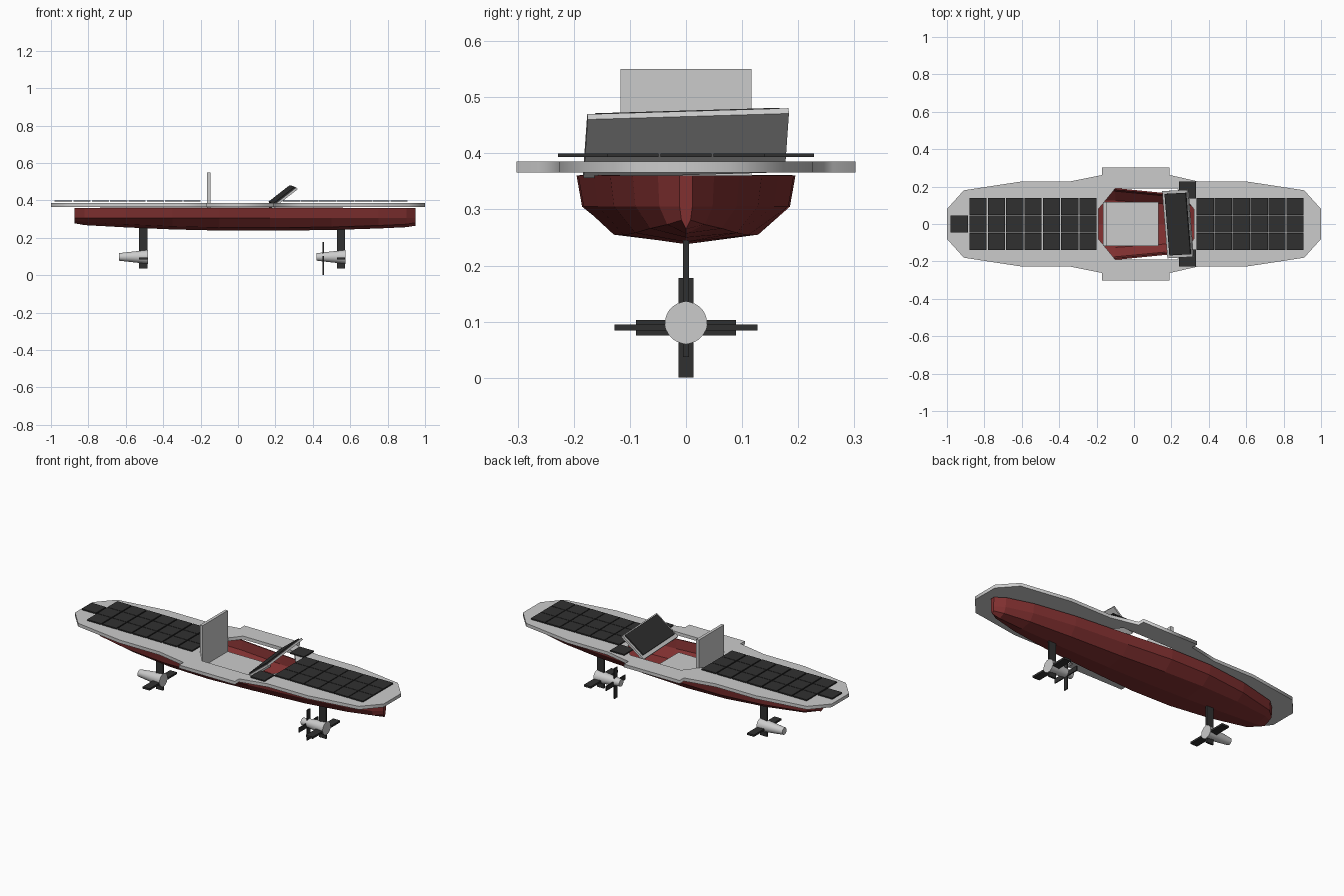
import bpy, bmesh, math
from mathutils import Matrix, Vector, Euler

if "Cube" in bpy.data.objects:
    bpy.data.objects.remove(bpy.data.objects["Cube"])


def material(name, rgb):
    m = bpy.data.materials.new(name)
    m.diffuse_color = (*rgb, 1)
    m.use_nodes = True
    m.node_tree.nodes["Principled BSDF"].inputs["Base Color"].default_value = m.diffuse_color
    return m


RED = material("red_paint", (0.22, 0.03, 0.03))
DARK = material("dark_composite", (0.03, 0.03, 0.03))


def from_bmesh(name, bm, mat=None):
    bmesh.ops.recalc_face_normals(bm, faces=bm.faces)
    me = bpy.data.meshes.new(name)
    bm.to_mesh(me)
    bm.free()
    ob = bpy.data.objects.new(name, me)
    bpy.context.collection.objects.link(ob)
    if mat:
        me.materials.append(mat)
    return ob


def add_box(bm, lo, hi):
    lo, hi = Vector(lo), Vector(hi)
    mx = Matrix.Translation((lo + hi) / 2) @ Matrix.Diagonal((*(hi - lo), 1))
    bmesh.ops.create_cube(bm, size=1, matrix=mx)


def box(name, lo, hi, mat=None):
    bm = bmesh.new()
    add_box(bm, lo, hi)
    return from_bmesh(name, bm, mat)


# Deck: faceted outline with a cockpit opening
def mirrored(half):
    return half + [(x, -y) for x, y in reversed(half)]


outer = mirrored([(-1, .08), (-.91, .18), (-.61, .226), (-.35, .226), (-.17, .262), (-.17, .302),
                  (.19, .302), (.19, .262), (.35, .226), (.61, .226), (.91, .18), (1, .08)])
opening = mirrored([(-.19, .08), (-.10, .19), (.23, .19), (.32, .08)])
cu = bpy.data.curves.new("deck", 'CURVE')
cu.dimensions = '2D'
cu.fill_mode = 'BOTH'
cu.extrude = .0095
for loop in (outer, opening):
    sp = cu.splines.new('POLY')
    sp.points.add(len(loop) - 1)
    for p, (x, y) in zip(sp.points, loop):
        p.co = (x, y, 0, 1)
    sp.use_cyclic_u = True
deck = bpy.data.objects.new("deck", cu)
deck.location.z = .3755
bpy.context.collection.objects.link(deck)
bpy.context.view_layer.objects.active = deck
deck.select_set(True)
bpy.ops.object.convert(target='MESH')

# Hull: open shell lofted through stations (x, half width, keel height)
stations = [(-.875, .06, .278), (-.82, .11, .268), (-.6, .165, .256), (-.35, .195, .245),
            (-.1, .192, .239), (.17, .165, .238), (.5, .135, .242), (.75, .095, .25),
            (.9, .05, .257), (.95, .012, .265)]
bm = bmesh.new()
rings = []
for x, w, zk in stations:
    half = [(w, .36), (w * .95, .305), (w * .67, zk + .016)]
    sec = half + [(0, zk)] + [(-y, z) for y, z in reversed(half)]
    rings.append([bm.verts.new((x, y, z)) for y, z in sec])
for a, b in zip(rings, rings[1:]):
    for i in range(6):
        bm.faces.new((a[i], a[i + 1], b[i + 1], b[i]))
bm.faces.new(rings[0])
bm.faces.new(rings[-1])
hull = from_bmesh("hull", bm, RED)
shell = hull.modifiers.new("shell", 'SOLIDIFY')
shell.thickness = .008
shell.offset = -1

# Seat
box("seat_base", (-.148, -.117, .295), (.13, .117, .31))
box("seat_back", (-.165, -.117, .295), (-.148, .117, .55))

# Solar cells fore and aft, plus single cells
CELL, GAP = .0915, .0055
P = CELL + GAP
corners = [(-.98, -CELL / 2)]
for start, cols, pitch in ((-.88, 7, .0982), (.335, 6, .0962)):
    corners += [(start + i * pitch, (j - 1) * P * .975 - CELL / 2) for i in range(cols) for j in range(3)]
corners += [(.24, .137), (.24, -.137 - CELL)]
bm = bmesh.new()
for x, y in corners:
    add_box(bm, (x, y, .393), (x + CELL, y + CELL, .4))
from_bmesh("solar_cells", bm, DARK)

# Tilted, slightly skewed dashboard with its screen
tilt = (Matrix.Translation((.235, 0, .418)) @ Matrix.Rotation(math.radians(4.5), 4, 'Z')
        @ Matrix.Rotation(math.radians(1.7), 4, 'X') @ Matrix.Rotation(math.radians(-38), 4, 'Y'))
box("dashboard", (-.085, -.18, -.006), (.085, .18, .006)).matrix_world = tilt
box("dash_screen", (-.065, -.165, .006), (.078, .165, .013), DARK).matrix_world = tilt


# Underwater pods with strut and side fins
def pod(name, x):
    bm = bmesh.new()
    mx = Matrix.Translation((x - .078, 0, .098)) @ Matrix.Rotation(math.pi / 2, 4, 'Y')
    bmesh.ops.create_cone(bm, cap_ends=True, segments=28, radius1=.02, radius2=.0375,
                          depth=.155, matrix=mx)
    body = from_bmesh(name + "_pod", bm)
    bpy.context.view_layer.objects.active = body
    bpy.ops.object.select_all(action='DESELECT')
    body.select_set(True)
    bpy.ops.object.shade_smooth_by_angle(angle=math.radians(30))
    box(name + "_strut", (x - .047, -.005, .037), (x - .002, .005, .255), DARK)
    box(name + "_fins", (x - .047, -.127, .084), (x - .002, .127, .095), DARK)


pod("aft", -.482)
pod("bow", .575)

# Four bladed propeller
bm = bmesh.new()
add_box(bm, (.453, -.0135, 0), (.459, .0135, .178))
add_box(bm, (.453, -.089, .0755), (.459, .089, .1025))
from_bmesh("propeller", bm, DARK)
